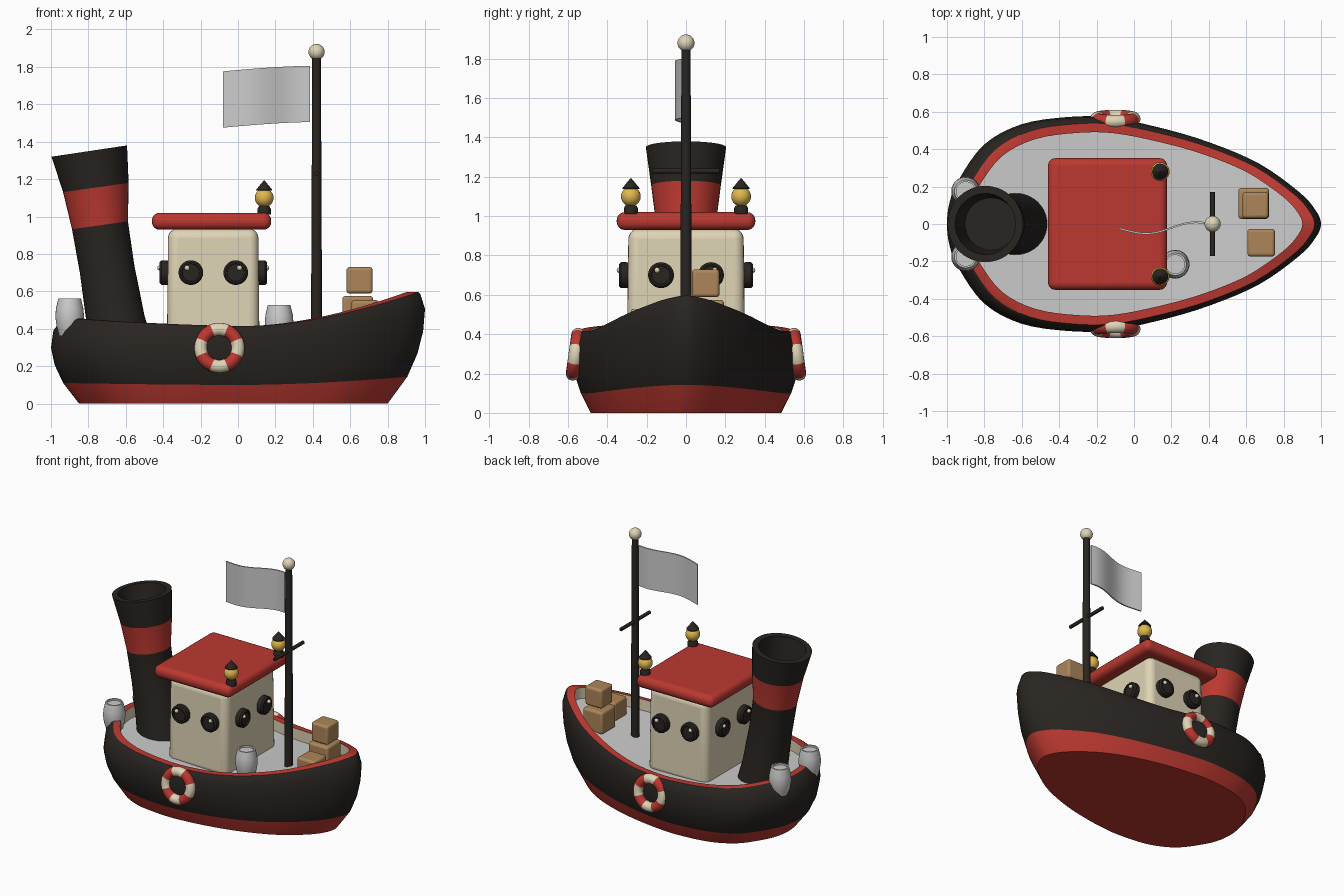
import bpy, bmesh
from math import sin, cos, pi, radians, atan2, floor, sqrt
from mathutils import Vector

if "Cube" in bpy.data.objects:
    bpy.data.objects.remove(bpy.data.objects["Cube"])


def material(name, rgb):
    m = bpy.data.materials.new(name)
    m.diffuse_color = (*rgb, 1)
    m.use_nodes = True
    m.node_tree.nodes["Principled BSDF"].inputs["Base Color"].default_value = m.diffuse_color
    return m


BLACK = material("black_paint", (0.022, 0.018, 0.015))
RED = material("red_paint", (0.50, 0.04, 0.03))
CREAM = material("cream_paint", (0.74, 0.66, 0.47))
TAN = material("crate_wood", (0.42, 0.24, 0.10))
GOLD = material("lamp_glass", (0.75, 0.48, 0.08))
GREY = None


def smooth(ob, angle=35):
    bpy.ops.object.select_all(action='DESELECT')
    ob.select_set(True)
    bpy.context.view_layer.objects.active = ob
    bpy.ops.object.shade_smooth_by_angle(angle=radians(angle))
    return ob


def loft(name, rings, mats, bands=None, loc=(0, 0, 0)):
    """Skin a list of rings, closing both ends with strips of quads."""
    bm = bmesh.new()
    vs = [[bm.verts.new(p) for p in r] for r in rings]
    n = len(vs[0])
    for b, (lo, hi) in enumerate(zip(vs, vs[1:])):
        for i in range(n):
            f = bm.faces.new((lo[i], lo[(i + 1) % n], hi[(i + 1) % n], hi[i]))
            f.material_index = bands[b] if bands else 0
    for r, mi in ((vs[0], bands[0] if bands else 0), (vs[-1], bands[-1] if bands else 0)):
        for i in range(n // 2):
            q = list(dict.fromkeys((r[i], r[i + 1], r[n - i - 1], r[-i])))
            bm.faces.new(q).material_index = mi
    bmesh.ops.recalc_face_normals(bm, faces=bm.faces)
    me = bpy.data.meshes.new(name)
    bm.to_mesh(me)
    bm.free()
    for m in mats:
        me.materials.append(m)
    ob = bpy.data.objects.new(name, me)
    ob.location = loc
    bpy.context.collection.objects.link(ob)
    return smooth(ob)


def turned(name, profile, mat, loc, n=32, axis='Z'):
    """Lathe a (radius, height) profile about an axis."""
    rings = []
    for r, h in profile:
        pts = [(r * cos(2 * pi * i / n), r * sin(2 * pi * i / n), h) for i in range(n)]
        if axis == 'X':
            pts = [(z, x, y) for x, y, z in pts]
        if axis == 'Y':
            pts = [(y, z, x) for x, y, z in pts]
        rings.append(pts)
    return loft(name, rings, [mat] if mat else [], None, loc)


def ball(name, r, loc, mat):
    bpy.ops.mesh.primitive_uv_sphere_add(segments=24, ring_count=16, radius=r, location=loc)
    ob = bpy.context.object
    ob.name = name
    ob.data.materials.append(mat)
    return smooth(ob, 60)


def box(name, lo, hi, bevel, mat, taper=1.0):
    lo, hi = Vector(lo), Vector(hi)
    bpy.ops.mesh.primitive_cube_add(size=1, location=(lo + hi) / 2)
    ob = bpy.context.object
    ob.name = name
    for v in ob.data.vertices:
        k = taper if v.co.z > 0 else 1
        s = hi - lo
        v.co = (v.co.x * s.x * k, v.co.y * s.y * k, v.co.z * s.z)
    ob.data.materials.append(mat)
    smooth(ob)
    b = ob.modifiers.new("bevel", 'BEVEL')
    b.width, b.segments = bevel, 5
    return ob


# Hull plan: half outline smoothed, then mirrored
plan = [(-1, 0), (-.985, .12), (-.935, .24), (-.8, .425), (-.6, .533), (-.35, .572), (-.13, .57),
        (.135, .517), (.4, .44), (.67, .324), (.885, .17), (.97, .075), (1, 0)]
ctrl = [Vector(p) for p in [(-.985, -.12)] + plan + [(.97, -.075)]]
half = []
for a, b, c, d in zip(ctrl, ctrl[1:], ctrl[2:], ctrl[3:]):
    for t in (0, .25, .5, .75):
        half.append(.5 * (2 * b + (c - a) * t + (2 * a - 5 * b + 4 * c - d) * t * t
                          + (3 * b - a - 3 * c + d) * t ** 3))
half.append(ctrl[-2])


def sheer(x):
    return .415 + (.165 * max(x - .05, 0) ** 1.7 / .9 ** 1.7) + .04 * max(.05 - x, 0) ** 1.7


def hull_ring(frac, drop, stern, bow, width, blunt=0):
    pts = []
    for p in half:
        oval = max(p.y, .57 * sqrt(max(0, 1 - p.x ** 2)))
        y = (p.y * (1 - blunt) + oval * blunt) * width / .572
        x = stern + (bow - stern) * (p.x + 1) / 2
        pts.append((x, y, frac * sheer(p.x) - drop))
    return pts + [(x, -y, z) for x, y, z in pts[-2:0:-1]]


loft("hull", [hull_ring(*a) for a in (
    (0, 0, -.85, .80, .48, .35), (.24, 0, -.935, .905, .53, .22), (.45, 0, -.98, .96, .56, .1),
    (.65, 0, -1, .99, .572), (.85, 0, -.987, 1, .567), (.98, 0, -.945, .975, .545),
    (1, 0, -.93, .965, .535), (1, 0, -.885, .90, .487), (1, .085, -.885, .90, .487))],
    [RED, BLACK, CREAM], [0, 1, 1, 1, 1, 1, 0, 2])
loft("deck", [hull_ring(1, d, -.887, .902, .489) for d in (.11, .083)], [])

# Funnel: leaning, flared tube with a red band and an open top
funnel = [(-.63, .32, .168, 10), (-.655, .45, .156, 9), (-.70, .72, .147, 8), (-.738, .953, .151, 8),
          (-.76, 1.155, .177, 8), (-.795, 1.35, .204, 8.5), (-.795, 1.35, .163, 8.5),
          (-.765, 1.15, .14, 8)]
rings = []
for x, z, r, tilt in funnel:
    t = radians(tilt)
    rings.append([(x + r * cos(a) * cos(t), r * sin(a), z + r * cos(a) * sin(t))
                  for a in (2 * pi * i / 40 for i in range(40))])
loft("funnel", rings, [BLACK, RED], [0, 0, 0, 1, 0, 0, 0])

# Cabin and roof
box("cabin", (-.38, -.3, .3), (.115, .3, .935), .05, CREAM, .975)
box("cabin_roof", (-.46, -.352, .93), (.177, .352, 1.02), .04, RED)

# Portholes with a small glint, on all four walls
disc = [(.062, -.03), (.066, -.015), (.066, .012), (.056, .022), (.048, .022), (.046, .014)]
for s in (-1, 1):
    flip = [(r, h * s) for r, h in disc]
    for k in (-1, 1):
        x, y = -.132 + k * .12, k * .127
        turned("porthole_side", flip, BLACK, (x, s * .318, .7), 28, 'Y')
        ball("glint_side", .014, (x + k * .02, s * .338, .725), CREAM)
        turned("porthole_end", flip, BLACK, (-.132 + s * .265, y, .7), 28, 'X')
        ball("glint_end", .014, (-.132 + s * .285, y + k * .02, .725), CREAM)

# Roof lamps
for y in (-.28, .28):
    turned("lamp_base", [(.036, 1.01), (.036, 1.04), (.028, 1.055)], BLACK, (.14, y, 0), 20)
    ball("lamp_globe", .05, (.14, y, 1.1), GOLD)
    turned("lamp_cap", [(.043, 1.138), (.043, 1.143), (.003, 1.192)], BLACK, (.14, y, 0), 20)

# Mast, yard and finial
turned("mast", [(.03, .34), (.023, 1.86)], BLACK, (.42, 0, 0), 20)
turned("yard", [(.013, -.17), (.013, .17)], BLACK, (.42, 0, 1.23), 14, 'Y')
ball("mast_ball", .043, (.42, 0, 1.88), CREAM)

# Waving flag
rings = []
for i in range(25):
    t = i / 24
    x = .385 - .465 * t
    y = -.012 - .022 * t + .024 * sin(2 * pi * (t * .95 + .12))
    z = -.03 * t ** 1.5
    rings.append([(x, y - .005, 1.505 + z), (x, y + .005, 1.505 + z),
                  (x, y + .005, 1.806 + z), (x, y - .005, 1.806 + z)])
loft("flag", rings, [])

# Life rings, striped in eight parts and leaning with the hull
for s in (-1, 1):
    bpy.ops.mesh.primitive_torus_add(major_segments=64, minor_segments=16, major_radius=.1,
                                     minor_radius=.035, location=(-.1, s * .562, .298),
                                     rotation=(radians(90 + s * 8), 0, 0))
    ob = bpy.context.object
    ob.name = "life_ring"
    ob.data.materials.append(CREAM)
    ob.data.materials.append(RED)
    for f in ob.data.polygons:
        f.material_index = floor(atan2(f.center.y, f.center.x) / (pi / 4) + .5) % 2
    smooth(ob, 60)

# Barrels
for x, y, z in ((.22, -.215, .33), (-.9, .175, .365), (-.9, -.175, .365)):
    turned("barrel", [(.056, 0), (.07, .05), (.077, .1), (.073, .145), (.06, .198), (.05, .198),
                      (.05, .185)], GREY, (x, y, z), 28)

# Crates
for x, y, z, s in ((.64, .11, .41, .165), (.65, .10, .588, .14), (.68, -.1, .405, .148)):
    h = s / 2
    box("crate", (x - h, y - h, z), (x + h, y + h, z + (s if z < .5 else .142)), .018, TAN)
